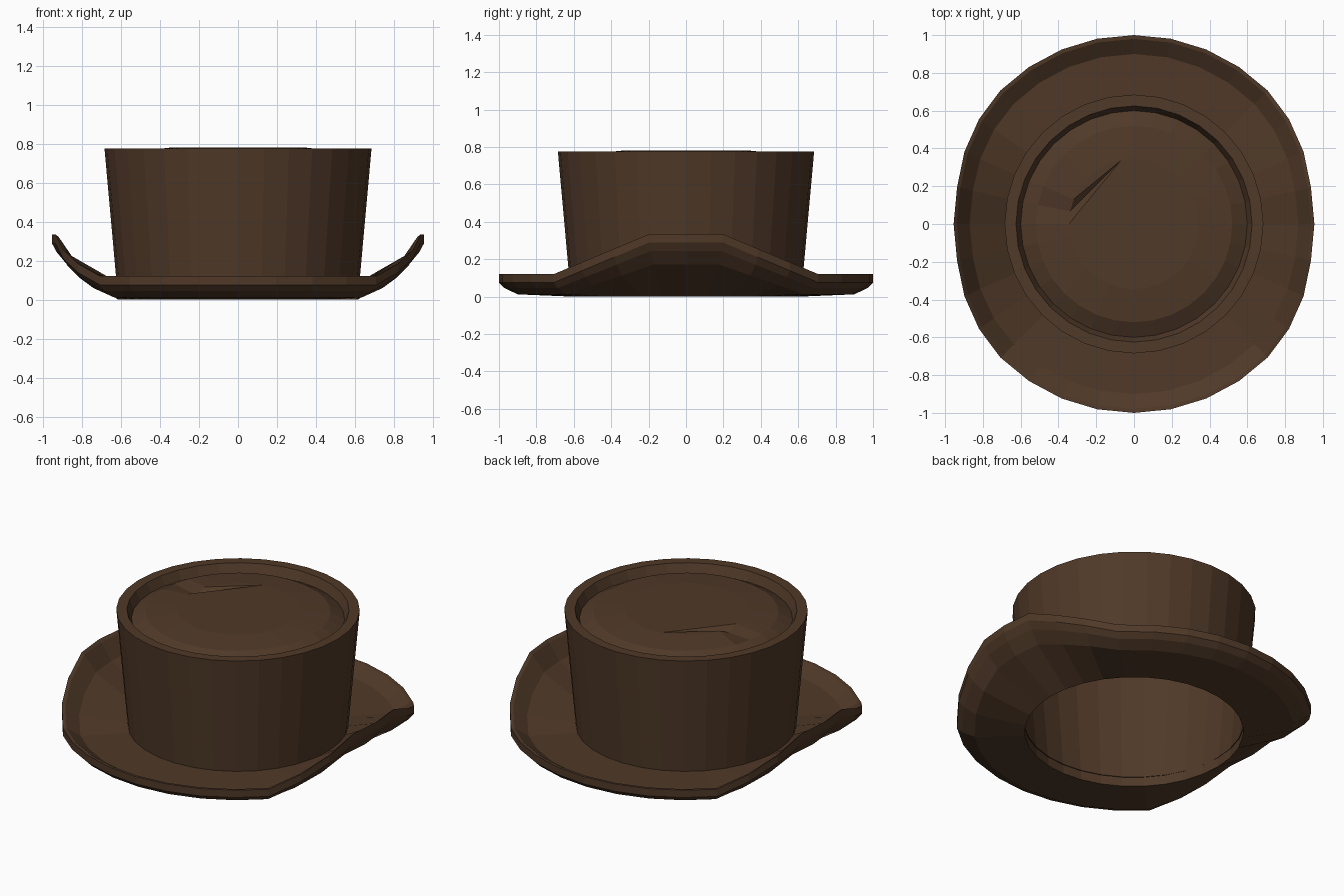
import bpy, bmesh
from math import sin, cos, pi

SIDES = 32

cube = bpy.data.objects.get("Cube")
if cube:
    bpy.data.objects.remove(cube, do_unlink=True)

felt = bpy.data.materials.new("dark brown felt")
felt.use_nodes = True
colour = (0.08, 0.041, 0.021, 1)
felt.diffuse_color = colour
bsdf = next(n for n in felt.node_tree.nodes if n.type == 'BSDF_PRINCIPLED')
bsdf.inputs["Base Color"].default_value = colour
bsdf.inputs["Roughness"].default_value = 0.9


def lathe(bm, profile, place):
    """Loft rings of a (radius, height) profile; place maps them into space."""
    rings = [[bm.verts.new(place(r, z, 2 * pi * i / SIDES)) for i in range(SIDES)]
             for r, z in profile]
    for low, high in zip(rings, rings[1:]):
        for i in range(SIDES):
            j = (i + 1) % SIDES
            bm.faces.new((low[i], low[j], high[j], high[i]))
    return rings


def finish(bm, name):
    mesh = bpy.data.meshes.new(name)
    bm.to_mesh(mesh)
    bm.free()
    mesh.materials.append(felt)
    obj = bpy.data.objects.new(name, mesh)
    bpy.context.collection.objects.link(obj)
    return obj


def plain(r, z, a):
    return (r * cos(a), r * sin(a), z)


def curled(r, z, a):
    """Lift the brim at both sides, and draw it inward a little."""
    curl = min(max((0.707 - abs(sin(a))) / 0.512, 0), 1)
    curl *= max(r - 0.615, 0) / 0.385
    return (r * cos(a) * (1 - 0.045 * curl), r * sin(a), z + 0.215 * curl)


# Brim: underside, rounded lip and upper surface
bm = bmesh.new()
lathe(bm, [(0.615, 0.0), (0.9, 0.012), (0.97, 0.045), (1.0, 0.075),
           (1.0, 0.12), (0.98, 0.118), (0.9, 0.065), (0.615, 0.06)], curled)
finish(bm, "brim")

# Crown: flared wall, rim, groove and raised top, open underneath
bm = bmesh.new()
rings = lathe(bm, [(0.615, 0.0), (0.685, 0.775), (0.625, 0.775),
                   (0.6, 0.72), (0.52, 0.762), (0.345, 0.78)], plain)
top = rings[-1]

# Top panel fanned from one corner, with a small dent beside it
apex, dent = 9, 15
for k in range(1, SIDES - 1):
    bm.faces.new((top[apex], top[(apex + k) % SIDES], top[(apex + k + 1) % SIDES]))
top[dent].co.z -= 0.03
finish(bm, "crown")
